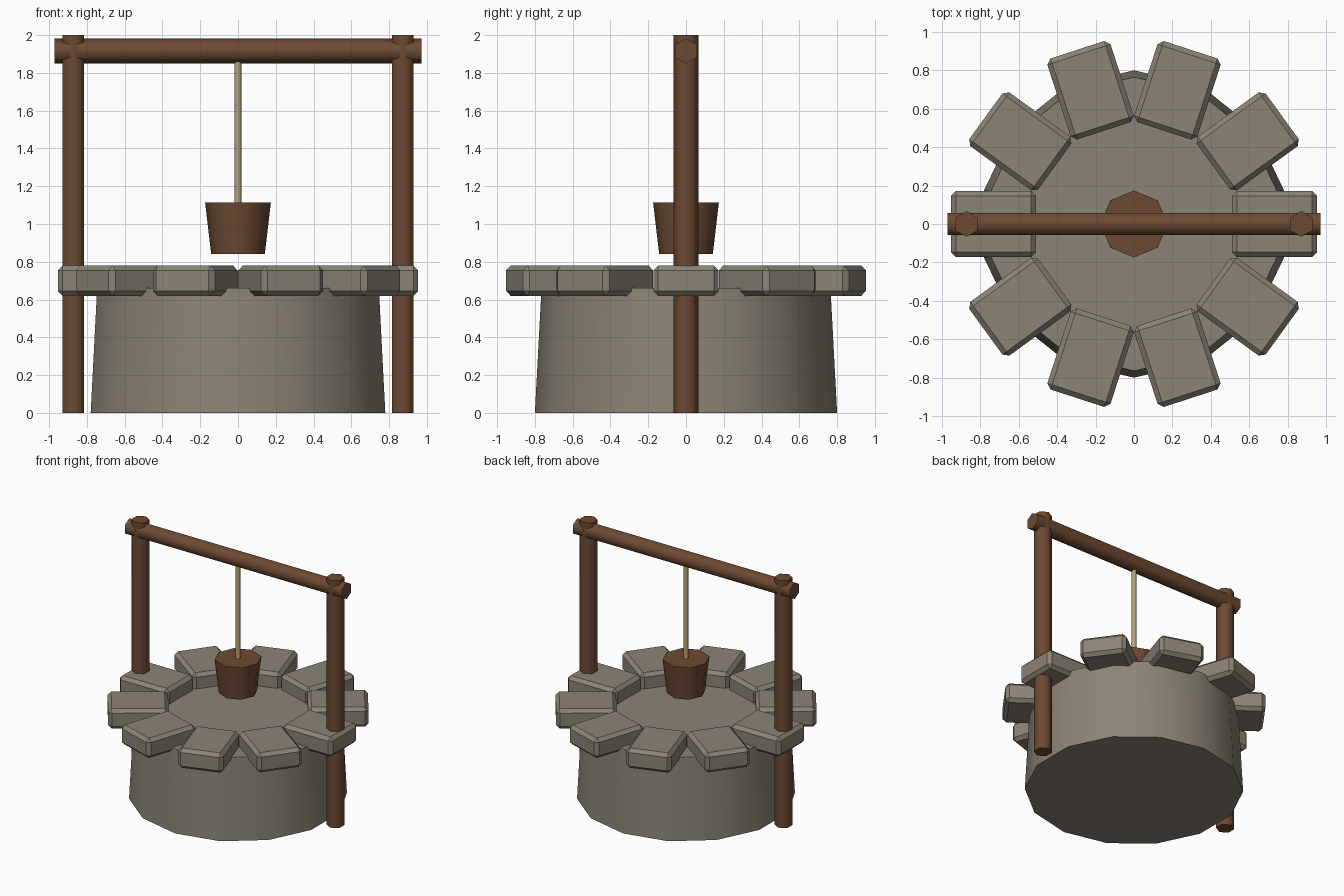
import bpy
from math import pi, radians, cos, sin

cube = bpy.data.objects.get("Cube")
if cube:
    bpy.data.objects.remove(cube, do_unlink=True)


def material(name, color):
    mat = bpy.data.materials.new(name)
    mat.use_nodes = True
    mat.diffuse_color = (*color, 1)
    mat.node_tree.nodes["Principled BSDF"].inputs["Base Color"].default_value = (*color, 1)
    return mat


stone = material("grey_stone", (0.26, 0.23, 0.18))
wood = material("brown_wood", (0.15, 0.068, 0.032))
bucket_wood = material("bucket_wood", (0.15, 0.068, 0.032))
hemp = material("rope_hemp", (0.47, 0.37, 0.20))


def tapered(name, sides, r_low, r_high, length, center, mat, rotation=(0, 0, 0)):
    """Round part with smooth sides and crisp end caps."""
    bpy.ops.mesh.primitive_cone_add(vertices=sides, radius1=r_low, radius2=r_high,
                                    depth=length, location=center, rotation=rotation)
    obj = bpy.context.object
    obj.name = name
    obj.data.materials.append(mat)
    bpy.ops.object.shade_smooth_by_angle(angle=radians(65))
    return obj


# Stone well body
tapered("well_body", 14, 0.80, 0.765, 0.66, (0, 0, 0.33), stone)

# Ring of chamfered rim stones
STONES = 10
for i in range(STONES):
    angle = 2 * pi * i / STONES
    bpy.ops.mesh.primitive_cube_add(size=1, rotation=(0, 0, angle),
                                    location=(0.732 * cos(angle), 0.732 * sin(angle), 0.70))
    block = bpy.context.object
    block.name = f"rim_stone_{i + 1}"
    block.scale = (0.444, 0.346, 0.16)
    bpy.ops.object.transform_apply(location=False, rotation=False, scale=True)
    block.data.materials.append(stone)
    bevel = block.modifiers.new("chamfer", "BEVEL")
    bevel.width = 0.026
    bevel.segments = 1

# Timber frame
for side, x in (("left", 0.872), ("right", -0.872)):
    tapered(f"{side}_post", 6, 0.067, 0.067, 2.0, (x, 0, 1.0), wood)
tapered("cross_beam", 6, 0.067, 0.067, 1.944, (0, 0, 1.916), wood, (pi / 2, 0, pi / 2))

# Rope and bucket
tapered("rope", 8, 0.018, 0.018, 0.82, (0, 0, 1.49), hemp)
tapered("bucket", 8, 0.142, 0.174, 0.272, (0, 0, 0.977), bucket_wood)
